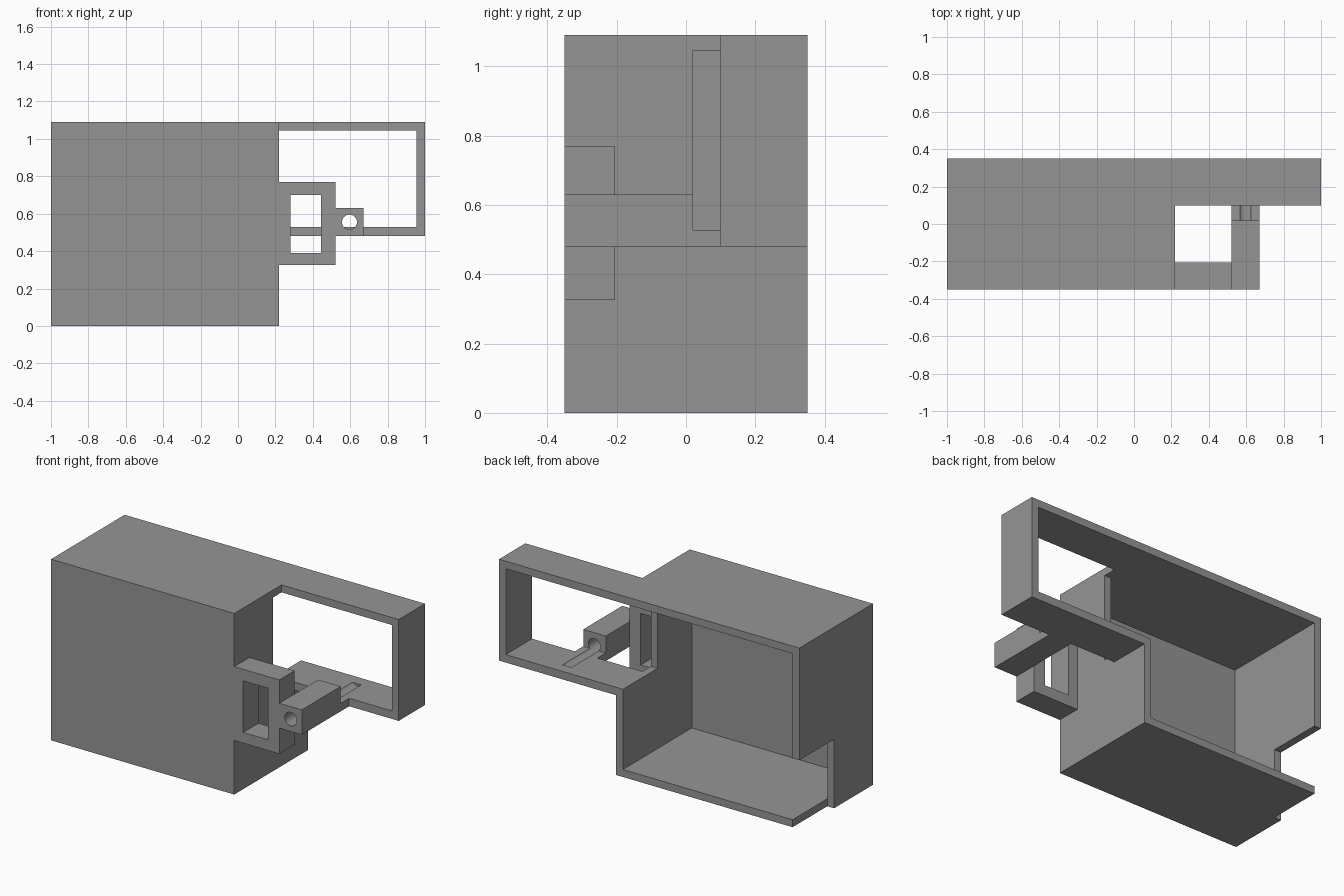
import bpy, bmesh, math

if "Cube" in bpy.data.objects:
    bpy.data.objects.remove(bpy.data.objects["Cube"])

grey = bpy.data.materials.new("plain grey")
grey.diffuse_color = (0.3, 0.3, 0.3, 1)
grey.use_nodes = True
grey.node_tree.nodes["Principled BSDF"].inputs["Base Color"].default_value = grey.diffuse_color
T = 0.045  # wall thickness


def box(name, x, y, z):
    """Box from (min, max) ranges."""
    bm = bmesh.new()
    bmesh.ops.create_cube(bm, size=1)
    for v in bm.verts:
        v.co = [r[0] if c < 0 else r[1] for c, r in zip(v.co, (x, y, z))]
    me = bpy.data.meshes.new(name)
    bm.to_mesh(me)
    bm.free()
    me.materials.append(grey)
    ob = bpy.data.objects.new(name, me)
    bpy.context.collection.objects.link(ob)
    return ob


def combine(body, other, op):
    """Apply a boolean, then remove the operand."""
    mod = body.modifiers.new(op, 'BOOLEAN')
    mod.operation, mod.solver, mod.object = op, 'EXACT', other
    bpy.ops.object.select_all(action='DESELECT')
    bpy.context.view_layer.objects.active = body
    body.select_set(True)
    bpy.ops.object.modifier_apply(modifier=mod.name)
    bpy.data.objects.remove(other)


# Main case, with the side frame, latch bracket and rod guide joined on
case = box("open_case", (-1, 0.22), (-0.35, 0.35), (0, 1.09))
for part in (
    box("side_frame", (0.22, 1), (0.1, 0.35), (0.48, 1.09)),
    box("latch_bracket", (0.22, 0.52), (-0.35, -0.205), (0.325, 0.77)),
    box("rod_guide", (0.52, 0.67), (-0.35, 0.1), (0.48, 0.63)),
):
    combine(case, part, 'UNION')

# Openings
for cutter in (
    box("case_cavity", (-1 + T, 0.22 - T), (-0.35 + T, 0.5), (T, 1.09 - T)),
    box("frame_opening", (0.1, 1 - T), (0.02, 0.5), (0.528, 1.09 - T)),
    box("corner_notch", (-1.1, -1 + T), (0.02, 0.5), (-0.1, 0.415)),
    box("bracket_window", (0.28, 0.445), (-0.5, -0.1), (0.39, 0.70)),
):
    combine(case, cutter, 'DIFFERENCE')

# Rod bore, which runs on as a shallow groove in the frame floor
bpy.ops.mesh.primitive_cylinder_add(vertices=32, radius=0.04, depth=0.78,
                                    location=(0.596, -0.11, 0.555),
                                    rotation=(math.pi / 2, 0, 0))
bore = bpy.context.object
bore.data.materials.append(grey)
combine(case, bore, 'DIFFERENCE')

# Clean flat faces and shade
bm = bmesh.new()
bm.from_mesh(case.data)
bmesh.ops.remove_doubles(bm, verts=bm.verts, dist=1e-5)
bmesh.ops.dissolve_limit(bm, angle_limit=0.01, verts=bm.verts, edges=bm.edges)
bm.to_mesh(case.data)
bm.free()
bpy.ops.object.select_all(action='DESELECT')
bpy.context.view_layer.objects.active = case
case.select_set(True)
bpy.ops.object.shade_smooth_by_angle(angle=math.radians(30))
